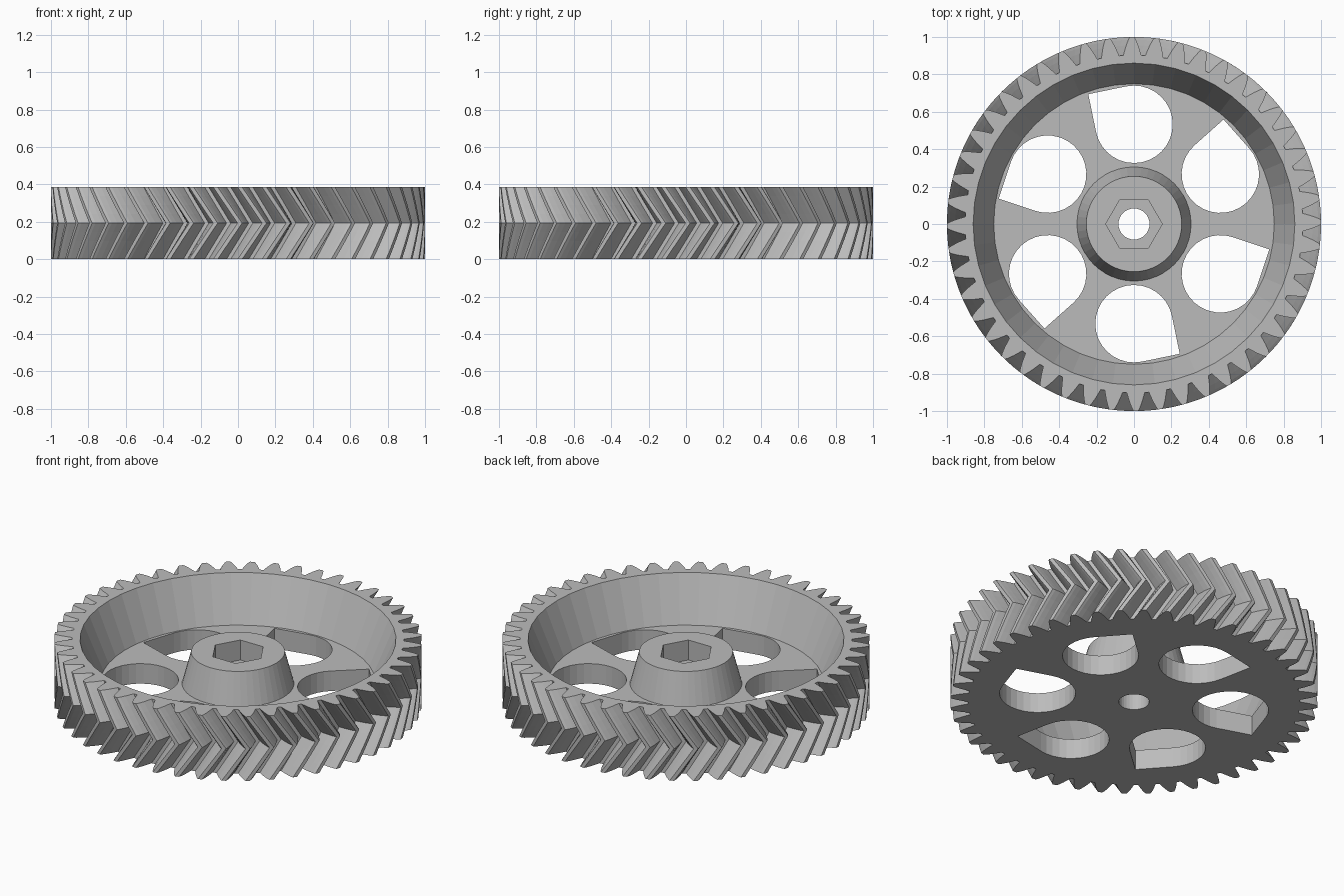
import bpy
import bmesh
from math import cos, sin, pi, radians, sqrt

if "Cube" in bpy.data.objects:
    bpy.data.objects.remove(bpy.data.objects["Cube"], do_unlink=True)

TEETH = 48
PITCH = 2 * pi / TEETH
HEIGHT = 0.385
WEB = 0.12
HUB_TOP = 0.31

grey = bpy.data.materials.new("plain_grey")
grey.use_nodes = True
grey.diffuse_color = (0.5, 0.5, 0.5, 1)
grey.node_tree.nodes["Principled BSDF"].inputs["Base Color"].default_value = grey.diffuse_color


def loft(name, loops):
    """Solid through a stack of equal-length point loops, capped at both ends."""
    bm = bmesh.new()
    rings = [[bm.verts.new(p) for p in loop] for loop in loops]
    for a, b in zip(rings, rings[1:]):
        for i in range(len(a)):
            j = (i + 1) % len(a)
            bm.faces.new((a[i], a[j], b[j], b[i]))
    bm.faces.new(rings[0][::-1])
    bm.faces.new(rings[-1])
    bmesh.ops.recalc_face_normals(bm, faces=bm.faces)
    mesh = bpy.data.meshes.new(name)
    bm.to_mesh(mesh)
    bm.free()
    mesh.materials.append(grey)
    obj = bpy.data.objects.new(name, mesh)
    bpy.context.collection.objects.link(obj)
    return obj


def circle(r, z, sides):
    return [(r * cos(2 * pi * i / sides), r * sin(2 * pi * i / sides), z) for i in range(sides)]


def prism(name, outline, low, high):
    return loft(name, [[(p[0], p[1], z) for p in outline] for z in (low, high)])


def tooth_loop(z, turn):
    # Half of one tooth: radius and half-angle from root to tip
    flank = [(0.903, 0.053), (0.925, 0.045), (0.955, 0.034), (0.985, 0.021), (1.0, 0.012)]
    tooth = [(r, -a) for r, a in flank] + [(r, a) for r, a in reversed(flank)]
    return [(r * cos(k * PITCH + a + turn), r * sin(k * PITCH + a + turn), z)
            for k in range(TEETH) for r, a in tooth]


# Herringbone toothed blank: twists one pitch up to the middle, then back
SLICES = 8
layers = []
for s in range(SLICES + 1):
    t = s / SLICES
    layers.append(tooth_loop(HEIGHT * t, 0.01 + PITCH * (1 - abs(2 * t - 1))))
gear = loft("herringbone_gear", layers)

# Recess between the rim and the tapered hub
cutters = [loft("recess_cutter", [circle(r, z, 48) for r, z in
           ((0.255, HUB_TOP), (0.305, WEB), (0.75, WEB), (0.908, 0.5))])]

# Six teardrop openings in the web
R = 0.207
for k in range(6):
    turn = k * pi / 3
    cx, cy = 0.533 * cos(turn), 0.533 * sin(turn)
    tip = turn + radians(56.6)
    drop = [(cx + R * sqrt(2) * cos(tip), cy + R * sqrt(2) * sin(tip))]
    for i in range(25):
        a = tip + pi / 4 + 1.5 * pi * i / 24
        drop.append((cx + R * cos(a), cy + R * sin(a)))
    # Quarter-step offset puts one opening straight ahead
    drop = [(-y, x) for x, y in drop]
    cutters.append(prism("web_opening_cutter", drop, -0.1, 0.2))

# Hexagonal nut pocket and axle bore
cutters.append(prism("nut_pocket_cutter", circle(0.151, 0, 6), 0.19, 0.45))
cutters.append(prism("bore_cutter", circle(0.083, 0, 32), -0.1, 0.4))

# Apply the cuts, then drop the cutters
bpy.context.view_layer.objects.active = gear
for cutter in cutters:
    cutter.hide_render = True
    mod = gear.modifiers.new("cut", 'BOOLEAN')
    mod.operation = 'DIFFERENCE'
    mod.solver = 'EXACT'
    mod.object = cutter
    bpy.ops.object.modifier_apply(modifier=mod.name)
for cutter in cutters:
    bpy.data.objects.remove(cutter, do_unlink=True)
